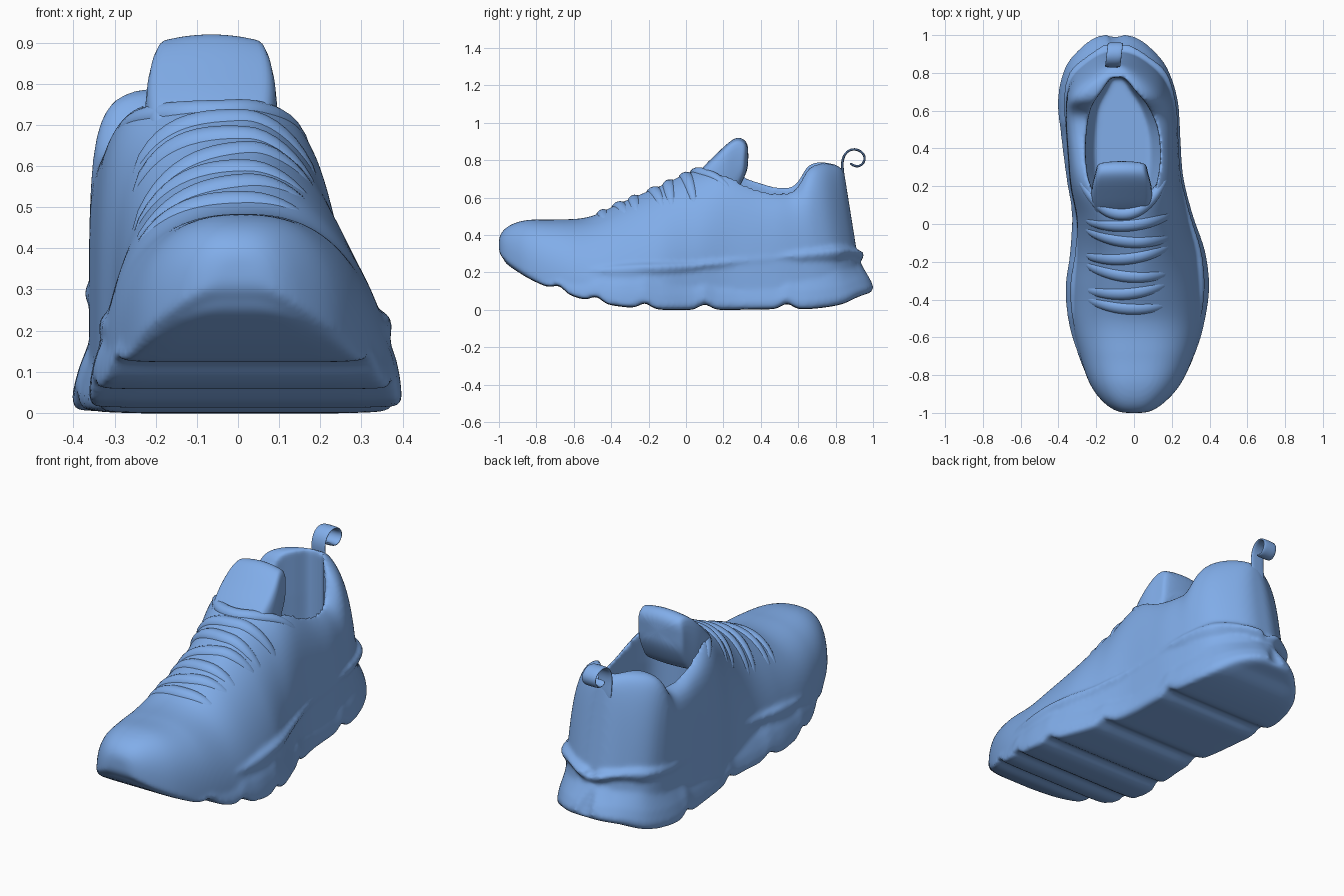
import bpy, bmesh, math

if "Cube" in bpy.data.objects:
    bpy.data.objects.remove(bpy.data.objects["Cube"])

blue = bpy.data.materials.new("blue")
blue.diffuse_color = (.22, .42, .82, 1)
blue.use_nodes = True
blue.node_tree.nodes["Principled BSDF"].inputs["Base Color"].default_value = blue.diffuse_color


def track(rows):
    """Smooth lookup along y; clustered towards both ends so they close round."""
    y0, y1 = rows[0][0], rows[-1][0]
    key = lambda y: math.acos(max(-1, min(1, -(2 * (y - y0) / (y1 - y0) - 1))))
    ks = [key(r[0]) for r in rows]

    def f(y):
        k = key(y)
        i = max(0, min(len(ks) - 2, sum(a <= k for a in ks) - 1))
        h = ks[i + 1] - ks[i]
        t = (k - ks[i]) / h

        def slope(j, c):
            a, b = max(0, j - 1), min(len(ks) - 1, j + 1)
            return (rows[b][c] - rows[a][c]) / (ks[b] - ks[a])
        out = []
        for c in range(1, len(rows[0])):
            p, q = rows[i][c], rows[i + 1][c]
            out.append((2*t**3 - 3*t*t + 1)*p + (t**3 - 2*t*t + t)*h*slope(i, c)
                       + (3*t*t - 2*t**3)*q + (t**3 - t*t)*h*slope(i + 1, c))
        return out
    n = 110
    f.ys = [(y0 + y1)/2 - (y1 - y0)/2*math.cos(math.pi*(j + .15)/(n + .3)) for j in range(n + 1)]
    return f


def smoothstep(a, b, v):
    t = max(0, min(1, (v - a) / (b - a)))
    return t * t * (3 - 2 * t)


def loft(name, rings, closed=True):
    bm = bmesh.new()
    vs = [[bm.verts.new(p) for p in r] for r in rings]
    n = len(vs[0])
    for a, b in zip(vs, vs[1:]):
        for i in range(n if closed else n - 1):
            j = (i + 1) % n
            bm.faces.new((a[i], a[j], b[j], b[i]))
    if closed:
        bm.faces.new(vs[0])
        bm.faces.new(vs[-1])
    bmesh.ops.recalc_face_normals(bm, faces=bm.faces)
    for fc in bm.faces:
        fc.smooth = True
    me = bpy.data.meshes.new(name)
    bm.to_mesh(me)
    bm.free()
    me.materials.append(blue)
    ob = bpy.data.objects.new(name, me)
    bpy.context.collection.objects.link(ob)
    return ob


# Upper: y, left, right, bottom, top, roundness left, roundness right
upper_at = track([
    (-1.0, -.04, .04, .325, .37, 2.6, 2.6), (-.95, -.155, .155, .25, .447, 2.5, 2.5),
    (-.85, -.232, .245, .19, .48, 2.5, 2.5), (-.7, -.285, .315, .14, .483, 2.5, 2.4),
    (-.52, -.325, .362, .09, .497, 2.4, 2.05), (-.35, -.33, .38, .06, .572, 2.3, 1.75),
    (-.15, -.305, .36, .06, .657, 2.6, 1.65), (.03, -.305, .295, .06, .737, 3.4, 2.0),
    (.2, -.337, .25, .06, .767, 4.8, 3.0), (.38, -.352, .237, .06, .692, 7, 3.6),
    (.5, -.36, .23, .06, .657, 8, 4), (.6, -.362, .214, .07, .667, 8, 4),
    (.7, -.355, .19, .08, .767, 8, 4), (.79, -.322, .145, .1, .79, 6, 3.8),
    (.875, -.23, .05, .12, .775, 4, 3.5), (.915, -.12, -.07, .15, .73, 3.5, 3.5)])


def surface(x, y):
    xl, xr, zb, zt, nl, nr = upper_at(y)
    n = nl if x < (xl + xr)/2 else nr
    u = min(1, abs(x - (xl + xr)/2) / ((xr - xl)/2))
    return zb + (zt - zb) * (1 - u**n)**(1/n)


rings = []
for y in upper_at.ys:
    xl, xr, zb, zt, nl, nr = upper_at(y)
    ring = []
    for i in range(49):
        a = math.pi * i / 48
        c, s = math.cos(a), max(0, math.sin(a))
        n = nl if c < 0 else nr
        x = (xl + xr)/2 + (xr - xl)/2 * math.copysign(abs(c)**(2/n), c)
        z = zb + (zt - zb) * s**(2/n)
        ring.append((x, y - .16 * smoothstep(.4, .9, y) * (z - .3), z))
    rings.append(ring)
body = loft("upper_and_sole", rings)

# Sole shape, melted into the upper: y, left, right, bottom, top
sole_at = track([
    (-.975, -.03, .03, .28, .32), (-.92, -.16, .165, .22, .29),
    (-.82, -.24, .258, .16, .25), (-.68, -.302, .328, .1, .22),
    (-.5, -.35, .378, .046, .23), (-.33, -.362, .398, .018, .245),
    (-.15, -.34, .378, .004, .255), (.05, -.332, .312, .002, .265),
    (.25, -.362, .262, .003, .29), (.45, -.387, .247, .006, .31),
    (.65, -.406, .233, .007, .332), (.82, -.37, .178, .03, .347),
    (.93, -.285, .09, .075, .347), (1.004, -.14, -.06, .105, .32)])
# Side wall profile: height share, inset
side = [(0, .014), (.05, .003), (.12, 0), (.3, .01), (.5, .03), (.64, .044), (.72, .042),
        (.8, .022), (.87, .01), (.93, .014), (.97, .035), (1, .07)]
notches = [-.68, -.48, -.22, .1, .54]
rings = []
for y in sole_at.ys:
    xl, xr, zb, zt = sole_at(y)
    zb += sum(.032 * math.exp(-((y - q)/.038)**2) for q in notches) * smoothstep(0, .2, xr - xl)
    k = min(1, (xr - xl)/.3)
    front = 1 - smoothstep(-.35, .15, y)
    back = smoothstep(.75, 1, y)
    # the groove fades out and the wall tucks in towards the toe
    ins = [(i*(1 - .6*front) + .022*front*smoothstep(.4, 1, t)) * k for t, i in side]
    flare = [.025 * t * k * (1 - front) for t, _ in side]
    pos = [(z, y - back*(.22*(z - .12) + i)) for z, i in
           [(zb + (zt - zb)*t, i) for t, i in side]]
    ring = [(xr - i, yy, z) for i, (z, yy) in zip(ins, pos)]
    ring += [(xl + i + e, yy, z) for i, e, (z, yy) in list(zip(ins, flare, pos))[::-1]]
    a, b = ring[-1], ring[0]
    ring += [(a[0] + (b[0] - a[0])*j/8, a[1], zb - .003) for j in range(1, 8)]
    rings.append(ring)
sole = loft("sole_shape", rings)

# Foot opening cutter
hole_at = track([(.08, -.07, -.03, 0), (.13, -.18, .085, 0), (.22, -.235, .12, 0),
                 (.35, -.255, .138, 0), (.5, -.25, .125, 0), (.62, -.225, .075, 0),
                 (.72, -.16, -.005, 0), (.775, -.11, -.065, 0)])
wall = [(.75, .27), (1.04, .38), (1, .55), (1, 1.0)]
rings = []
for y in hole_at.ys:
    xl, xr, _ = hole_at(y)
    c, h = (xl + xr)/2, (xr - xl)/2
    rings.append([(c + h*k, y, z) for k, z in wall] + [(c - h*k, y, z) for k, z in wall[::-1]])
cutter = loft("opening_cutter", rings)

# Join upper and sole, cut the opening, then round everything off
for helper, op in ((sole, 'UNION'), (cutter, 'DIFFERENCE')):
    helper.hide_render = True
    helper.hide_set(True)
    m = body.modifiers.new(helper.name, 'BOOLEAN')
    m.object = helper
    m.operation = op
    m.solver = 'EXACT'
m = body.modifiers.new("blend", 'REMESH')
m.mode = 'VOXEL'
m.voxel_size = .011
m.use_smooth_shade = True
m = body.modifiers.new("soften", 'SMOOTH')
m.factor = .5
m.iterations = 8

# Padded tongue, a rounded wedge: y, top, underside, half width
wedge = [(-.02, .63, .56, .1), (.05, .715, .58, .14), (.1, .775, .6, .155),
         (.16, .832, .6, .165), (.22, .89, .6, .16), (.265, .923, .62, .145),
         (.305, .92, .69, .135), (.338, .88, .77, .13)]
rings = []
for y, top, low, w in wedge:
    xs = [w * j/4 for j in range(-4, 5)]
    rings.append([(-.065 + x, y - .3*x*x, top - 1.1*x*x) for x in xs]
                 + [(-.065 + x, y - .8*x*x, low) for x in xs[::-1]])
tongue = loft("tongue", rings)
m = tongue.modifiers.new("round", 'SUBSURF')
m.levels = m.render_levels = 2


# Laces: soft bands lying across the instep
def lace(name, pts, radius, sink):
    cu = bpy.data.curves.new(name, 'CURVE')
    cu.dimensions = '3D'
    cu.bevel_depth = radius
    cu.bevel_resolution = 5
    cu.use_fill_caps = True
    cu.materials.append(blue)
    sp = cu.splines.new('POLY')
    sp.points.add(len(pts) - 1)
    for i, (p, (x, y)) in enumerate(zip(sp.points, pts)):
        s = math.sin(math.pi * i / (len(pts) - 1))
        p.co = (x, y, surface(x, y) - sink - .018*(1 - s)**2, 1)
        p.radius = .45 + .55 * s**.5
    ob = bpy.data.objects.new(name, cu)
    bpy.context.collection.objects.link(ob)


bands = [(-.44, -.012), (-.36, .02), (-.27, -.02), (-.175, .025), (-.085, -.02), (0, .015)]
for i, (y, tilt) in enumerate(bands):
    pts = []
    for j in range(21):
        s = j/10 - 1
        pts.append((-.03 + .21*s, y + tilt*s + .035*s*s))
    lace(f"lace_{i + 1}", pts, .042, .03)
# Collar edge sweeping round in front of the tongue
lace("throat_edge", [(-.06 + .225*s, .055 + .19*abs(s)**2.2) for s in [j/12 - 1 for j in range(25)]],
     .036, .02)

# Pull loop at the heel
loop = [(.845, .66), (.84, .73), (.832, .79), (.85, .84), (.89, .863), (.935, .852),
        (.962, .815), (.945, .775), (.91, .762), (.875, .785)]
pull = loft("pull_loop", [[(-.105 + d + .12*(y - .9), y, z) for d in (-.042, 0, .042)]
                          for y, z in loop], closed=False)
m = pull.modifiers.new("thickness", 'SOLIDIFY')
m.thickness = .014
m.offset = 0
m = pull.modifiers.new("round", 'SUBSURF')
m.levels = m.render_levels = 2
